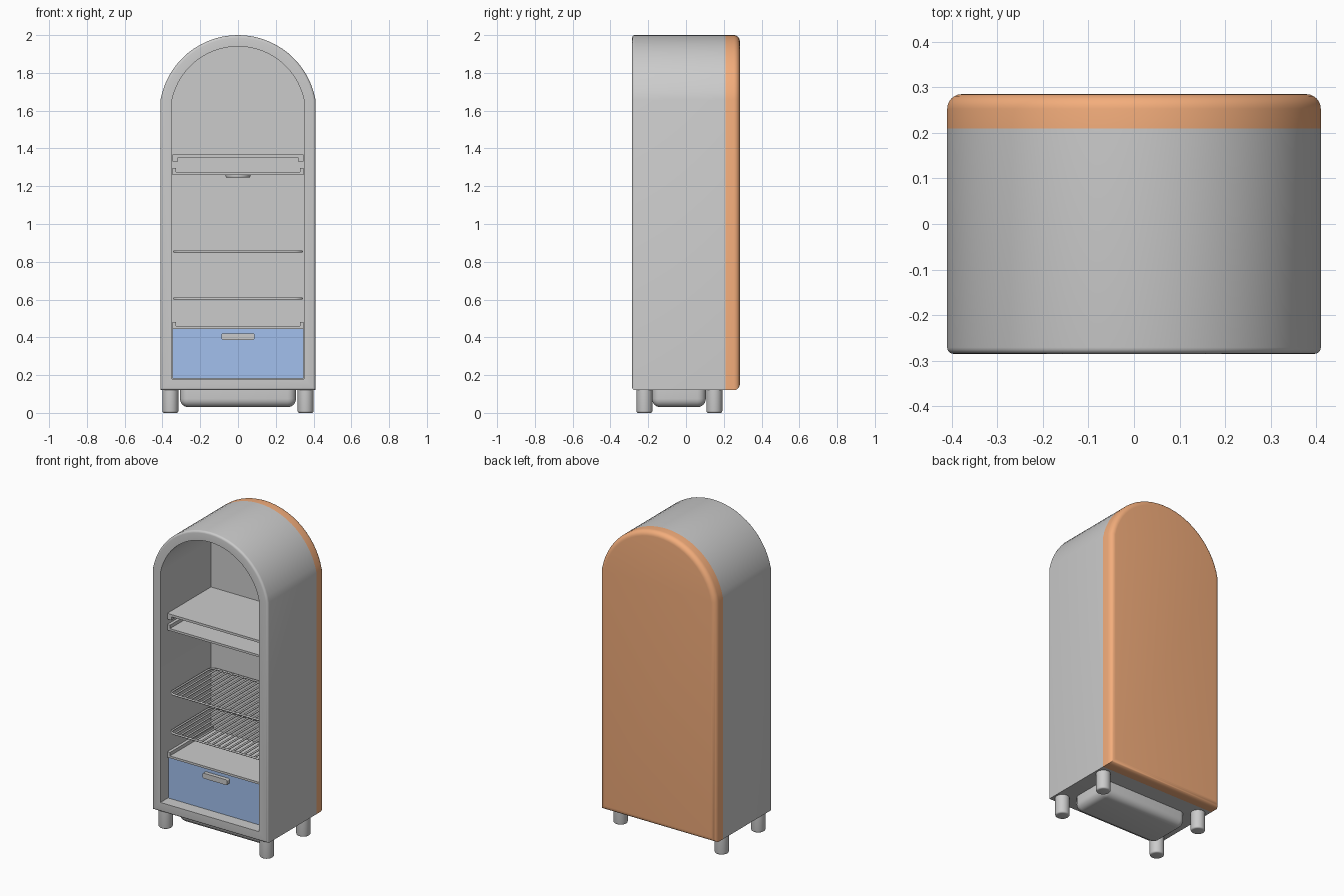
import bpy, bmesh, math
from mathutils import Matrix

if "Cube" in bpy.data.objects:
    bpy.data.objects.remove(bpy.data.objects["Cube"])

def material(name, rgb):
    m = bpy.data.materials.new(name)
    m.diffuse_color = (*rgb, 1)
    m.use_nodes = True
    m.node_tree.nodes["Principled BSDF"].inputs["Base Color"].default_value = m.diffuse_color
    return m

ORANGE = material("orange_paint", (0.9, 0.42, 0.2))
BLUE = material("blue_plastic", (0.36, 0.53, 0.85))

def finish(name, bm, mat=None, angle=35):
    bmesh.ops.recalc_face_normals(bm, faces=bm.faces[:])
    me = bpy.data.meshes.new(name)
    bm.to_mesh(me)
    bm.free()
    ob = bpy.data.objects.new(name, me)
    bpy.context.collection.objects.link(ob)
    if mat:
        me.materials.append(mat)
    bpy.ops.object.select_all(action='DESELECT')
    ob.select_set(True)
    bpy.context.view_layer.objects.active = ob
    bpy.ops.object.shade_smooth_by_angle(angle=math.radians(angle))
    return ob

def arch(d, n=28):
    """Round-topped outline of the cabinet, inset by d."""
    hw, r, cz = 0.41 - d, 0.417 - d, 1.583
    a0 = math.acos(hw / r)
    pts = [(-hw, 0.12 + d), (hw, 0.12 + d)]
    for i in range(n + 1):
        a = a0 + (math.pi - 2 * a0) * i / n
        pts.append((r * math.cos(a), cz + r * math.sin(a)))
    return pts

def loft(name, sections, mat=None):
    """Skin arch outlines given as (inset, y); the last one is capped."""
    bm = bmesh.new()
    loops = [[bm.verts.new((x, y, z)) for x, z in arch(d)] for d, y in sections]
    for a, b in zip(loops, loops[1:]):
        for i in range(len(a)):
            j = (i + 1) % len(a)
            bm.faces.new((a[i], a[j], b[j], b[i]))
    bm.faces.new(loops[-1])
    return finish(name, bm, mat)

def fillet(r, y_end, sign, n=6):
    """Quarter-round (inset, y) steps ending at y_end."""
    return [(r * (1 - math.cos(t)), y_end + sign * r * (math.sin(t) - 1))
            for t in (math.pi / 2 * i / n for i in range(n + 1))]

def box(name, x, y, z, mat=None, bevel=0, pick=lambda e: True):
    bm = bmesh.new()
    size = [b - a for a, b in (x, y, z)]
    mid = [(a + b) / 2 for a, b in (x, y, z)]
    bmesh.ops.create_cube(bm, size=1, matrix=Matrix.Translation(mid) @ Matrix.Diagonal((*size, 1)))
    if bevel:
        bmesh.ops.bevel(bm, geom=[e for e in bm.edges if pick(e)], offset=bevel,
                        segments=6, profile=0.5, affect='EDGES')
    return finish(name, bm, mat)

def extrude_half(name, half, y0, y1):
    """Mirror a half profile (x, z) across x=0 and extrude it along y."""
    pts = half + [(-x, z) for x, z in reversed(half)]
    bm = bmesh.new()
    f = bm.faces.new([bm.verts.new((x, y0, z)) for x, z in pts])
    ext = bmesh.ops.extrude_face_region(bm, geom=[f])['geom']
    bmesh.ops.translate(bm, vec=(0, y1 - y0, 0),
                        verts=[v for v in ext if isinstance(v, bmesh.types.BMVert)])
    return finish(name, bm)

def cylinder(name, x, y, z0, z1, r, bevel=0):
    bm = bmesh.new()
    bmesh.ops.create_cone(bm, cap_ends=True, segments=32, radius1=r, radius2=r, depth=z1 - z0,
                          matrix=Matrix.Translation((x, y, (z0 + z1) / 2)))
    if bevel:
        rim = [e for e in bm.edges if all(v.co.z < z0 + 1e-4 for v in e.verts)]
        bmesh.ops.bevel(bm, geom=rim, offset=bevel, segments=4, profile=0.5, affect='EDGES')
    return finish(name, bm)

# Cabinet: outer skin, rounded front rim, liner and inner back wall
loft("cabinet", [(0, 0.21)] + fillet(0.014, -0.285, -1, 4) + [(0.06, -0.285), (0.06, 0.225)])
# Coloured rear panel with a rounded edge
loft("rear_panel", [(0, 0.21)] + fillet(0.032, 0.285, 1), ORANGE)

# Feet
for side, x in (("left", -0.358), ("right", 0.358)):
    for end, y in (("front", -0.22), ("rear", 0.15)):
        cylinder(f"{end}_{side}_foot", x, y, 0, 0.12, 0.042, 0.01)

# Drip pan below the cabinet
box("drip_pan", (-0.307, 0.307), (-0.18, 0.105), (0.03, 0.122), None, 0.045,
    lambda e: min(v.co.z for v in e.verts) < 0.05)

# Upper shelf with hanging lips, and two trays with raised lips
Y0, Y1 = -0.22, 0.222
extrude_half("upper_shelf", [(0, 1.367), (0.347, 1.367), (0.347, 1.33), (0.318, 1.33),
                             (0.318, 1.352), (0, 1.352)], Y0, Y1)
for name, z in (("upper_tray", 1.26), ("drawer_cover", 0.445)):
    extrude_half(name, [(0, z + 0.014), (0.328, z + 0.014), (0.328, z + 0.036),
                        (0.347, z + 0.036), (0.347, z), (0, z)], Y0, Y1)
cylinder("lamp_disc", 0, 0, 1.246, 1.262, 0.065, 0.006)

# Drawer with grip
box("drawer", (-0.347, 0.347), (-0.21, 0.215), (0.181, 0.443), BLUE)
box("drawer_grip", (-0.088, 0.088), (-0.235, -0.2), (0.387, 0.421), None, 0.01,
    lambda e: abs(e.verts[0].co.y - e.verts[1].co.y) > 0.01)

# Wire shelves: rounded frame and front-to-back rods
def wire_shelf(name, z, rods=17, r=0.04, hx=0.338, y0=-0.215, y1=0.215):
    cu = bpy.data.curves.new(name, 'CURVE')
    cu.dimensions, cu.bevel_depth, cu.bevel_resolution, cu.use_fill_caps = '3D', 0.006, 2, True

    def spline(pts, cyclic):
        s = cu.splines.new('POLY')
        s.points.add(len(pts) - 1)
        for p, (x, y) in zip(s.points, pts):
            p.co = (x, y, z, 1)
        s.use_cyclic_u = cyclic

    corners = [(hx - r, y1 - r), (r - hx, y1 - r), (r - hx, y0 + r), (hx - r, y0 + r)]
    spline([(cx + r * math.cos(a), cy + r * math.sin(a))
            for k, (cx, cy) in enumerate(corners)
            for a in (math.pi / 2 * (k + i / 6) for i in range(7))], True)
    for i in range(1, rods + 1):
        x = -hx + 2 * hx * i / (rods + 1)
        spline([(x, y0), (x, y1)], False)
    ob = bpy.data.objects.new(name, cu)
    bpy.context.collection.objects.link(ob)
    bpy.ops.object.select_all(action='DESELECT')
    ob.select_set(True)
    bpy.context.view_layer.objects.active = ob
    bpy.ops.object.convert(target='MESH')
    bpy.ops.object.shade_smooth_by_angle(angle=math.radians(60))

wire_shelf("middle_wire_shelf", 0.855)
wire_shelf("lower_wire_shelf", 0.605)
